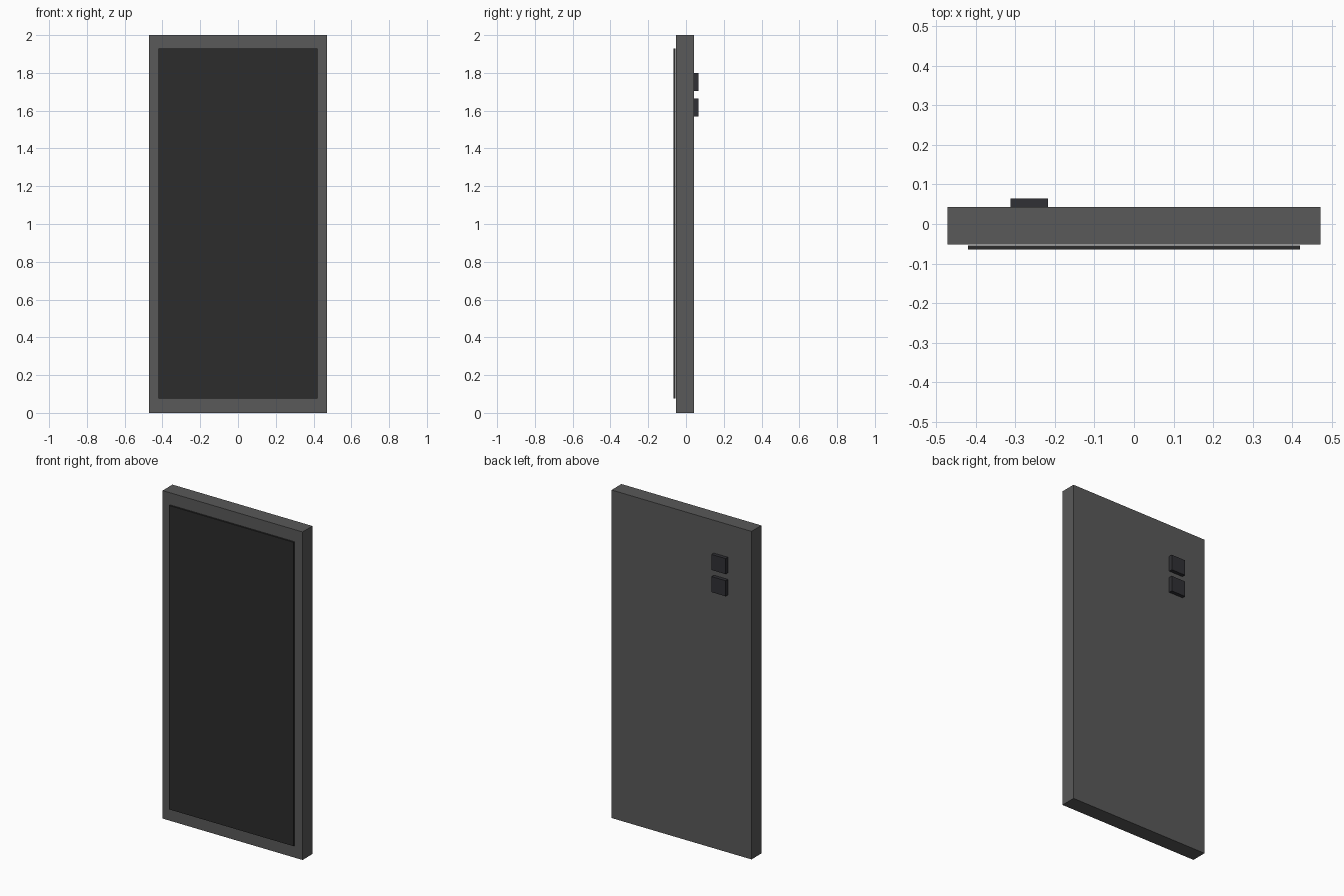
import bpy

if "Cube" in bpy.data.objects:
    bpy.data.objects.remove(bpy.data.objects["Cube"])


def material(name, rgb):
    mat = bpy.data.materials.new(name)
    mat.diffuse_color = (*rgb, 1)
    mat.use_nodes = True
    mat.node_tree.nodes["Principled BSDF"].inputs["Base Color"].default_value = mat.diffuse_color
    return mat


def box(name, lo, hi, mat):
    """Axis-aligned box between two corners."""
    bpy.ops.mesh.primitive_cube_add(
        size=1, location=[(a + b) / 2 for a, b in zip(lo, hi)])
    ob = bpy.context.object
    ob.name = name
    ob.scale = [b - a for a, b in zip(lo, hi)]
    bpy.ops.object.transform_apply(location=False, rotation=False, scale=True)
    ob.data.materials.append(mat)
    return ob


case_grey = material("case_grey", (0.1, 0.1, 0.1))
screen_black = material("screen_black", (0.025, 0.025, 0.025))
lens_black = material("lens_black", (0.03, 0.03, 0.035))

# Slab body
box("phone_body", (-0.472, -0.052, 0), (0.472, 0.043, 2), case_grey)

# Thin display panel, set just proud of the front
box("screen", (-0.42, -0.065, 0.075), (0.42, -0.055, 1.928), screen_black)

# Two square camera blocks stacked on the back
for i, z in enumerate((1.57, 1.705)):
    box(f"camera_{i + 1}", (-0.313, 0.043, z), (-0.218, 0.065, z + 0.095), lens_black)
